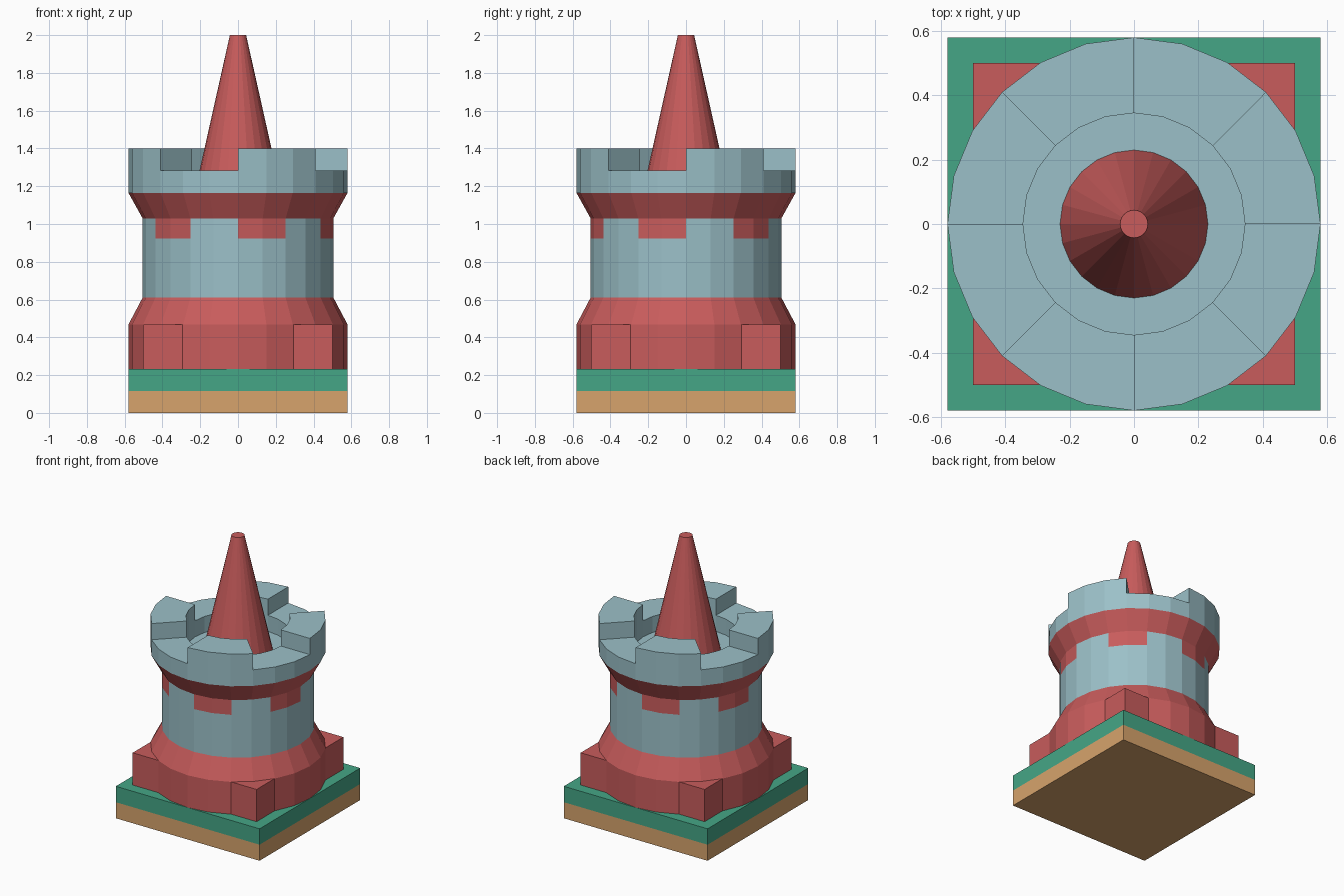
import bpy, bmesh
from math import sin, cos, radians

if "Cube" in bpy.data.objects:
    bpy.data.objects.remove(bpy.data.objects["Cube"])

SIDES = 24
STEP = 360 / SIDES


def material(name, rgb):
    m = bpy.data.materials.new(name)
    m.diffuse_color = (*rgb, 1)
    m.use_nodes = True
    m.node_tree.nodes["Principled BSDF"].inputs["Base Color"].default_value = m.diffuse_color
    return m


RED = material("red", (0.58, 0.107, 0.107))
BLUE = material("pale_blue", (0.33, 0.53, 0.58))
GREEN = material("green", (0.06, 0.38, 0.24))
TAN = material("tan", (0.68, 0.37, 0.15))


def finish(name, bm, *mats):
    me = bpy.data.meshes.new(name)
    bm.to_mesh(me)
    bm.free()
    for m in mats:
        me.materials.append(m)
    ob = bpy.data.objects.new(name, me)
    bpy.context.collection.objects.link(ob)
    return ob


def slab(name, half, z0, z1, mat):
    bm = bmesh.new()
    bmesh.ops.create_cube(bm, size=1)
    for v in bm.verts:
        v.co = (v.co.x * 2 * half, v.co.y * 2 * half, z0 + (v.co.z + 0.5) * (z1 - z0))
    finish(name, bm, mat)


def polar(bm, r, z, deg):
    return bm.verts.new((r * cos(radians(deg)), r * sin(radians(deg)), z))


def lathe(name, profile, *mats, cap_top=False, pick=None):
    """Revolve (radius, z) points; pick(band, side) chooses a material slot."""
    bm = bmesh.new()
    rings = [[polar(bm, r, z, i * STEP) for i in range(SIDES)] for r, z in profile]
    for k, (a, b) in enumerate(zip(rings, rings[1:])):
        for i in range(SIDES):
            j = (i + 1) % SIDES
            f = bm.faces.new((a[i], a[j], b[j], b[i]))
            if pick:
                f.material_index = pick(k, i)
    if cap_top:
        bm.faces.new(rings[-1])
    finish(name, bm, *mats)


def ring_block(name, r_in, r_out, z0, z1, start, sweep, mat):
    bm = bmesh.new()
    section = [(r_out, z0), (r_out, z1), (r_in, z1), (r_in, z0)]
    n = round(sweep / STEP)
    cuts = [[polar(bm, r, z, start + i * STEP) for r, z in section] for i in range(n + 1)]
    for a, b in zip(cuts, cuts[1:]):
        for i in range(4):
            j = (i + 1) % 4
            bm.faces.new((a[i], b[i], b[j], a[j]))
    bm.faces.new(cuts[0])
    bm.faces.new(cuts[-1])
    bmesh.ops.recalc_face_normals(bm, faces=bm.faces[:])
    finish(name, bm, mat)


# Square base plates and plinth block
slab("ground_plate", 0.58, 0.0, 0.117, TAN)
slab("grass_plate", 0.58, 0.117, 0.233, GREEN)
slab("plinth_block", 0.50, 0.233, 0.468, RED)

# Round foot tapering into the tower
lathe("tower_foot", [(0.58, 0.233), (0.58, 0.468), (0.505, 0.61)], RED)

# Tower wall with a band of alternating red panels at the top
lathe("tower_wall", [(0.505, 0.61), (0.505, 0.922), (0.505, 1.03)], BLUE, RED,
      pick=lambda band, side: int(band == 1 and side % 4 >= 2))

# Flared collar under the parapet
lathe("tower_collar", [(0.505, 1.03), (0.58, 1.165)], RED)

# Parapet ring with sunken floor
lathe("parapet", [(0.58, 1.165), (0.58, 1.282), (0.345, 1.282), (0.345, 1.165)],
      BLUE, cap_top=True)

# Raised merlons, every other eighth of the ring
for q in range(4):
    ring_block(f"merlon_{q + 1}", 0.345, 0.58, 1.282, 1.40, q * 90, 45, BLUE)

# Pointed roof
lathe("spire", [(0.23, 1.165), (0.043, 2.0)], RED, cap_top=True)
